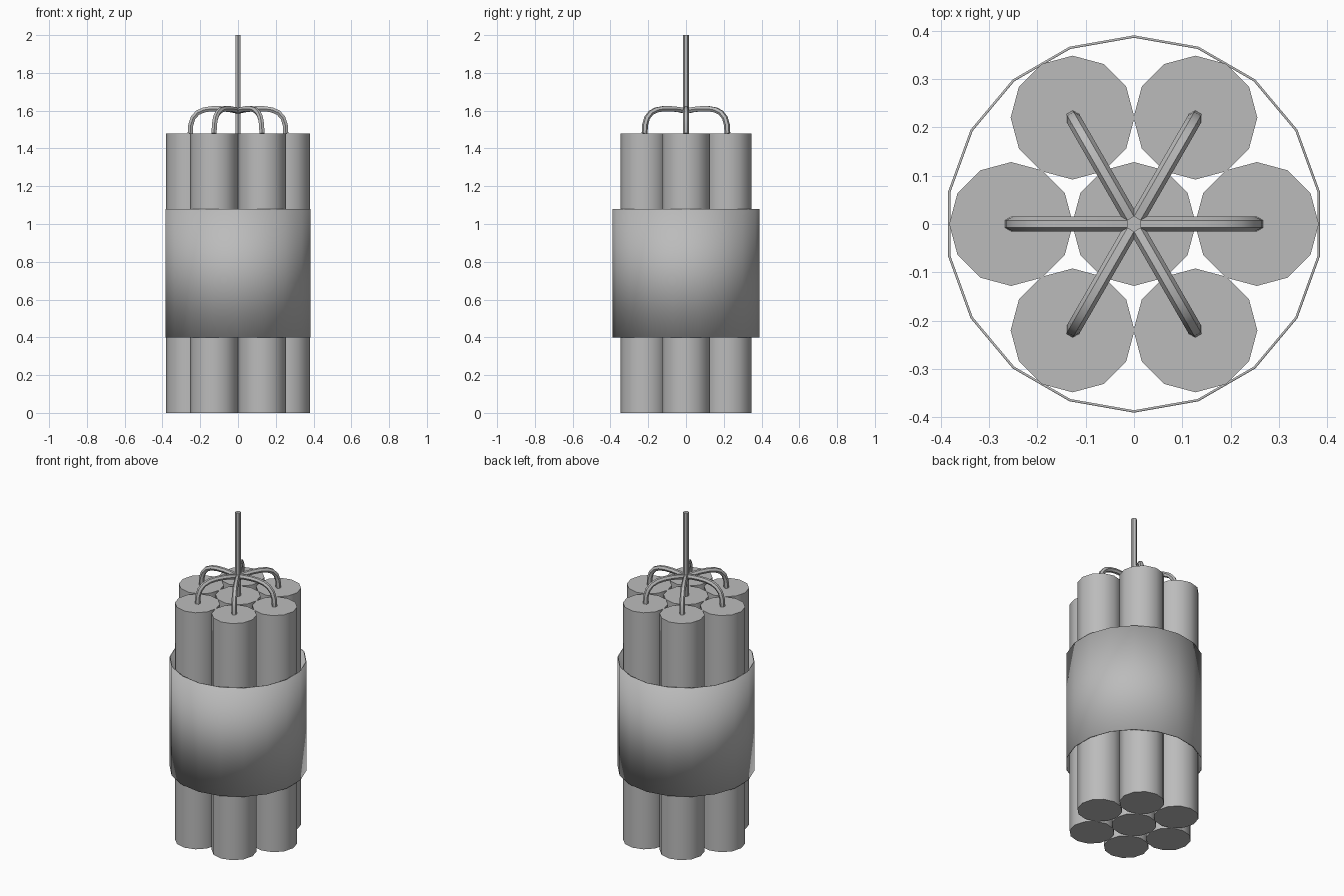
import bpy
from math import sin, cos, pi, radians

if "Cube" in bpy.data.objects:
    bpy.data.objects.remove(bpy.data.objects["Cube"])

grey = bpy.data.materials.new("plain grey")
grey.diffuse_color = (0.5, 0.5, 0.5, 1)
grey.use_nodes = True
grey.node_tree.nodes["Principled BSDF"].inputs["Base Color"].default_value = grey.diffuse_color


def finish(ob, name):
    ob.name = name
    ob.data.materials.clear()
    ob.data.materials.append(grey)
    bpy.ops.object.shade_smooth_by_angle(angle=radians(40))
    return ob


def tube(name, r, sides, z0, z1, x=0, y=0, turn=0, fill='NGON'):
    bpy.ops.mesh.primitive_cylinder_add(vertices=sides, radius=r, depth=z1 - z0, end_fill_type=fill,
                                        location=(x, y, (z0 + z1) / 2), rotation=(0, 0, turn))
    return finish(bpy.context.object, name)


def cord(name, points):
    # six-sided round cord along a path
    cu = bpy.data.curves.new(name, 'CURVE')
    cu.dimensions = '3D'
    cu.bevel_depth = 0.0155
    cu.bevel_resolution = 1
    cu.use_fill_caps = True
    sp = cu.splines.new('POLY')
    sp.points.add(len(points) - 1)
    for p, co in zip(sp.points, points):
        p.co = (*co, 1)
    ob = bpy.data.objects.new(name, cu)
    bpy.context.collection.objects.link(ob)
    bpy.ops.object.select_all(action='DESELECT')
    ob.select_set(True)
    bpy.context.view_layer.objects.active = ob
    bpy.ops.object.convert(target='MESH')
    return finish(bpy.context.object, name)


# bundle of seven sticks, with a bent cord from each outer stick to the middle
R, TOP = 0.254, 1.48
arch = [(0.253, TOP), (0.25, 1.525), (0.238, 1.562), (0.214, 1.589), (0.18, 1.604),
        (0.14, 1.61), (0.09, 1.61), (0.045, 1.606), (0, 1.597)]
tube("centre_stick", 0.128, 12, 0, TOP)
for i in range(6):
    a = i * pi / 3
    tube(f"outer_stick_{i + 1}", 0.128, 12, 0, TOP, R * cos(a), R * sin(a))
    cord(f"side_fuse_{i + 1}", [(r * cos(a), r * sin(a), z) for r, z in arch])

# upright main fuse
tube("main_fuse", 0.0165, 6, TOP, 2.0)

# thin open wrap around the bundle
band = tube("band", 0.39, 18, 0.4, 1.08, fill='NOTHING')
wall = band.modifiers.new("wall", 'SOLIDIFY')
wall.thickness = 0.005
wall.offset = -1
